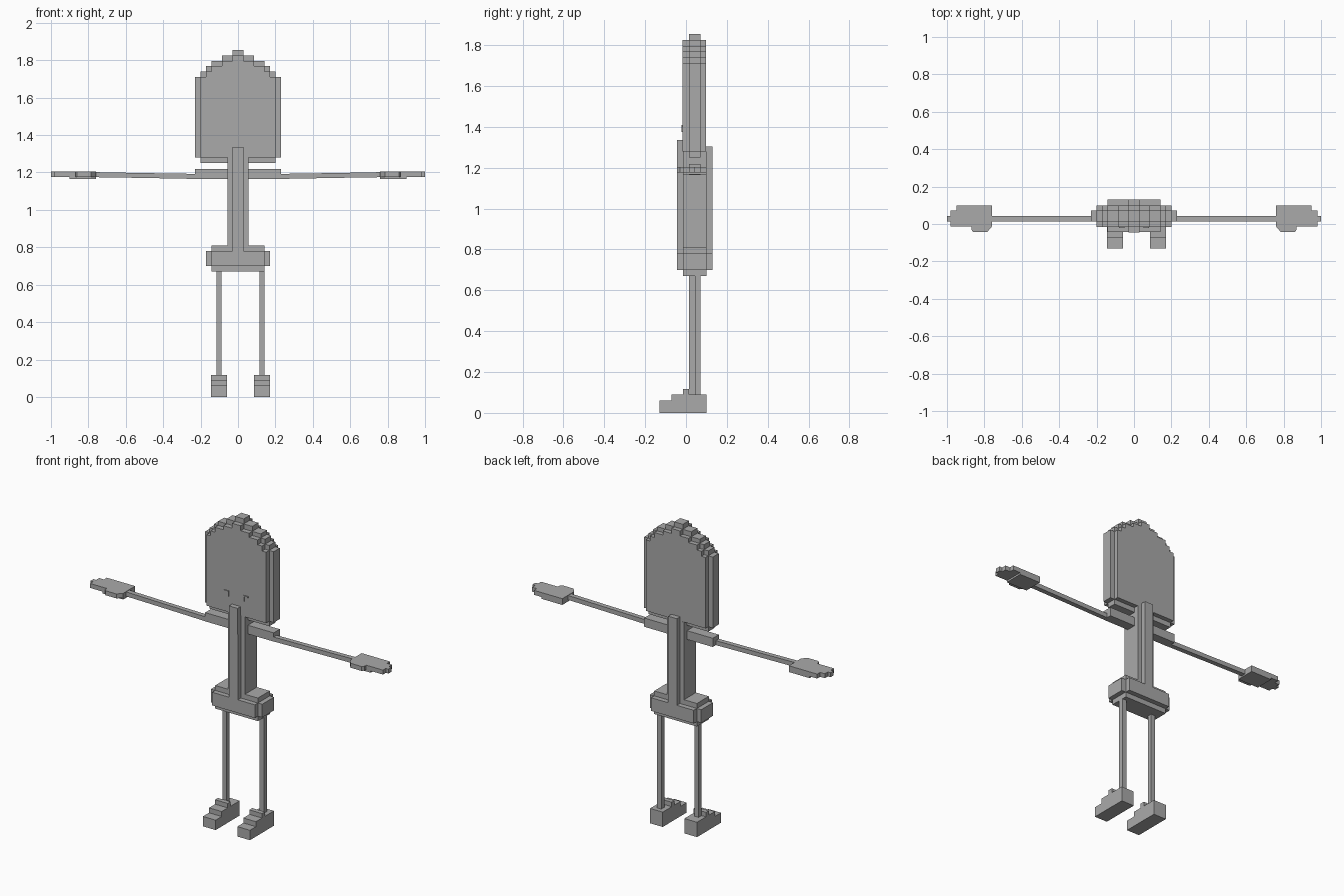
import bpy, bmesh

if "Cube" in bpy.data.objects:
    bpy.data.objects.remove(bpy.data.objects["Cube"])

grey = bpy.data.materials.new("plain_grey")
grey.diffuse_color = (0.4, 0.4, 0.4, 1)
grey.use_nodes = True
grey.node_tree.nodes["Principled BSDF"].inputs["Base Color"].default_value = grey.diffuse_color


def finish(name, bm):
    bmesh.ops.recalc_face_normals(bm, faces=bm.faces)
    mesh = bpy.data.meshes.new(name)
    bm.to_mesh(mesh)
    bm.free()
    mesh.materials.append(grey)
    obj = bpy.data.objects.new(name, mesh)
    bpy.context.collection.objects.link(obj)
    return obj


def box(name, x, y, z):
    """Box from (min, max) ranges."""
    bm = bmesh.new()
    bmesh.ops.create_cube(bm, size=1)
    for v in bm.verts:
        v.co = [r[0] if c < 0 else r[1] for c, r in zip(v.co, (x, y, z))]
    return finish(name, bm)


def prism(name, outline, axis, lo, hi):
    """Extrude a 2D outline along y or z."""
    bm = bmesh.new()
    place = (lambda a, b: (a, lo, b)) if axis == 'y' else (lambda a, b: (a, b, lo))
    face = bm.faces.new([bm.verts.new(place(a, b)) for a, b in outline])
    ext = bmesh.ops.extrude_face_region(bm, geom=[face])
    move = (0, hi - lo, 0) if axis == 'y' else (0, 0, hi - lo)
    bmesh.ops.translate(bm, vec=move,
                        verts=[v for v in ext['geom'] if isinstance(v, bmesh.types.BMVert)])
    return finish(name, bm)


def stepped(steps, bottom):
    """Symmetric stair outline from (half width, top height) steps."""
    right = []
    z = bottom
    for w, top in steps:
        right += [(w, z), (w, top)]
        z = top
    return right + [(-a, b) for a, b in reversed(right)]


# Head: stair-topped slabs, the middle one a step larger
outer, inner = (0.014, 0.072), (-0.016, 0.099)
tops = [1.71, 1.74, 1.77, 1.795, 1.825, 1.855]
prism("head_middle", stepped(list(zip([0.23, 0.2, 0.172, 0.143, 0.086, 0.029], tops)), 1.28), 'y', *outer)
prism("head_slab", stepped(list(zip([0.2, 0.172, 0.143, 0.086, 0.029], tops)), 1.28), 'y', *inner)
box("head_base", (-0.2, 0.2), outer, (1.25, 1.28))

# Small raised face marks
for s in (-1, 1):
    box("face_mark_bar", sorted((s * 0.05, s * 0.08)), (-0.022, -0.015), (1.402, 1.41))
    box("face_mark_post", sorted((s * 0.05, s * 0.056)), (-0.022, -0.015), (1.375, 1.41))

# Torso and spine strip
box("torso", (-0.057, 0.057), (-0.014, 0.1), (0.78, 1.28))
box("spine_strip", (-0.029, 0.029), (-0.043, 0.13), (0.75, 1.305))
box("neck", (-0.029, 0.029), (-0.045, 0.07), (1.175, 1.335))

# Hips: three crossed boxes
box("hip_front_back", (-0.143, 0.143), (-0.043, 0.13), (0.7, 0.78))
box("hip_sides", (-0.172, 0.172), (-0.014, 0.1), (0.7, 0.78))
box("hip_top_bottom", (-0.143, 0.143), (-0.014, 0.1), (0.67, 0.81))

# Arms, mirrored left and right
hand = [(0.76, 0.1), (0.95, 0.1), (0.95, 0.072), (0.982, 0.072), (0.982, 0.043),
        (1.0, 0.043), (1.0, 0.014), (0.982, 0.014), (0.982, -0.014), (0.87, -0.014),
        (0.87, -0.03), (0.86, -0.043), (0.785, -0.043), (0.76, -0.014)]
for side, s in (("left", -1), ("right", 1)):
    box(side + "_shoulder", sorted((s * 0.05, s * 0.23)), (0.014, 0.072), (1.165, 1.218))
    arm = [(0.2, 1.165), (0.52, 1.171), (0.78, 1.175),
           (0.78, 1.202), (0.52, 1.197), (0.2, 1.192)]
    prism(side + "_arm", [(s * a, b) for a, b in arm], 'y', 0.014, 0.043)
    prism(side + "_hand", [(s * a, b) for a, b in hand], 'z', 1.177, 1.204)
    box(side + "_palm", sorted((s * 0.76, s * 0.9)), (-0.014, 0.1), (1.166, 1.177))

# Legs and stepped feet, slightly off centre
for side, x, y in (("left", -0.144, 0.014), ("right", 0.086, 0.043)):
    leg_x, leg_y = (x + 0.029, x + 0.057), (y, y + 0.029)
    box(side + "_thigh", leg_x, leg_y, (0.4, 0.68))
    box(side + "_shin", leg_x, leg_y, (0.08, 0.4))
    foot_x = (x, x + 0.085)
    box(side + "_toe", foot_x, (-0.13, 0.1), (0, 0.06))
    box(side + "_instep", foot_x, (-0.072, 0.1), (0.06, 0.09))
    box(side + "_ankle_bar", foot_x, (-0.014, 0.014), (0.09, 0.117))
